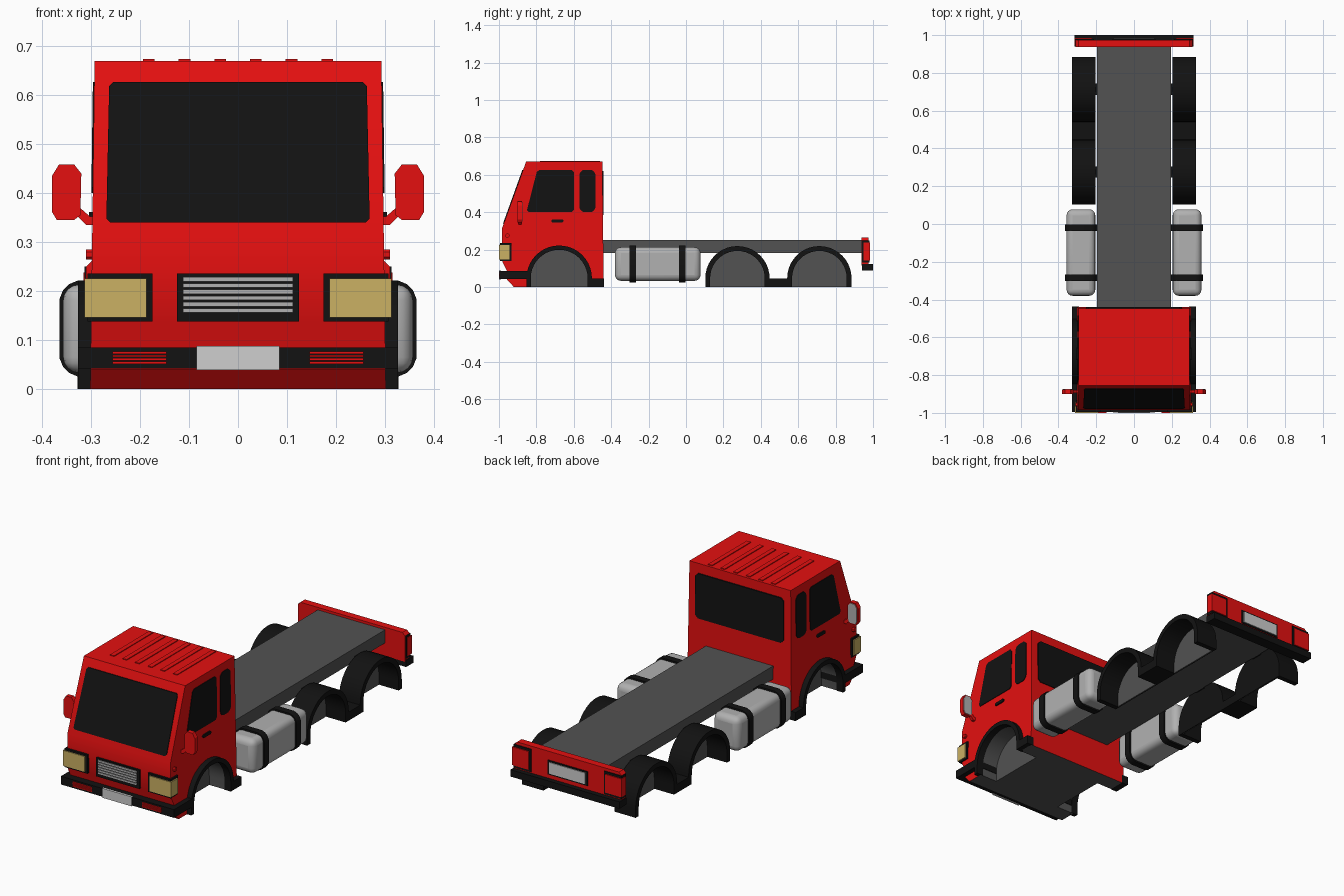
import bpy, bmesh, math
from mathutils import Vector

if "Cube" in bpy.data.objects:
    bpy.data.objects.remove(bpy.data.objects["Cube"])

def mat(name, r, g, b):
    m = bpy.data.materials.new(name)
    m.diffuse_color = (r, g, b, 1)
    m.use_nodes = True
    m.node_tree.nodes["Principled BSDF"].inputs["Base Color"].default_value = m.diffuse_color
    return m

RED = mat("red paint", 0.78, 0.005, 0.005)
BLACK = mat("black", 0.006, 0.006, 0.006)
GREY = mat("chassis grey", 0.085, 0.085, 0.085)
SILVER = mat("tank silver", 0.44, 0.44, 0.44)
TAN = mat("headlight yellow", 0.60, 0.44, 0.125)
WHITE = mat("plate white", 0.62, 0.62, 0.62)

def finish(name, bm, m):
    bmesh.ops.recalc_face_normals(bm, faces=bm.faces[:])
    me = bpy.data.meshes.new(name)
    bm.to_mesh(me)
    bm.free()
    me.materials.append(m)
    ob = bpy.data.objects.new(name, me)
    bpy.context.collection.objects.link(ob)
    return ob

def prism(name, pts, axis, a, b, m, side=1, warp=None):
    """Extrude a 2D profile along x (pts are y,z) or y (pts are x,z)."""
    bm = bmesh.new()
    rings = []
    for t in (a, b):
        ring = []
        for u, v in pts:
            p = Vector((t, u, v)) if axis == 'x' else Vector((u, t, v))
            if warp:
                p = warp(p)
            p.x *= side
            ring.append(bm.verts.new(p))
        bm.faces.new(ring)
        rings.append(ring)
    n = len(pts)
    for i in range(n):
        j = (i + 1) % n
        bm.faces.new((rings[0][i], rings[0][j], rings[1][j], rings[1][i]))
    return finish(name, bm, m)

def rect(u0, u1, v0, v1):
    return [(u0, v0), (u1, v0), (u1, v1), (u0, v1)]

def box(name, x0, x1, y0, y1, z0, z1, m, side=1):
    return prism(name, rect(x0, x1, z0, z1), 'y', y0, y1, m, side)

def cut(pts, d):
    """Cut every corner of a polygon by distance d."""
    out = []
    for i, p in enumerate(pts):
        p = Vector(p)
        for q in (pts[i - 1], pts[(i + 1) % len(pts)]):
            out.append(tuple(p + (Vector(q) - p).normalized() * d))
    return out

def arch(c, r, z0=0.0, zc=0.047, n=20):
    arc = [(c - r * math.cos(math.pi * i / n), zc + r * math.sin(math.pi * i / n)) for i in range(n + 1)]
    return [(c - r, z0)] + arc + [(c + r, z0)]

def ring(c, r0, r1):
    return arch(c, r1) + arch(c, r0)[::-1]

def taper(p):      # cab sides lean inwards
    p.x *= 1 - 0.045 * p.z
    return p

def slant(p):      # windscreen plane
    p.y += -0.985 + (p.z - 0.31) * 0.361
    return p

# Cab body with wheel wells
AX = -0.678
profile = [(-0.44, 0), (-0.447, 0.67), (-0.855, 0.67), (-0.985, 0.31),
           (-0.982, 0.135), (-0.957, 0.085), (-0.957, 0.04), (-0.92, 0)]
cab = prism("cab", profile, 'x', -0.302, 0.302, RED, warp=taper)
cab.data.materials.append(GREY)
cutters = []
for s in (1, -1):
    c = prism("well_cutter", arch(AX, 0.155, -0.1), 'x', 0.2, 0.4, GREY, s)
    c.hide_render = True
    mod = cab.modifiers.new("well", 'BOOLEAN')
    mod.operation, mod.solver, mod.object = 'DIFFERENCE', 'EXACT', c
    cutters.append(c)
dg = bpy.context.evaluated_depsgraph_get()
me = bpy.data.meshes.new_from_object(cab.evaluated_get(dg))
cab.modifiers.clear()
cab.data = me
for c in cutters:
    bpy.data.objects.remove(c)
for f in me.polygons:
    well = 0.15 < abs(f.center.x) < 0.28 and abs(f.center.y - AX) < 0.17 and f.center.z < 0.215
    f.material_index = 1 if well or f.normal.z < -0.9 else 0

# Glass front and back, roof ribs
prism("windscreen", cut([(-0.269, 0.34), (0.269, 0.34), (0.263, 0.627), (-0.263, 0.627)], 0.008),
      'y', -0.004, 0.003, BLACK, warp=slant)
prism("rear_window", cut(rect(-0.255, 0.255, 0.385, 0.62), 0.015), 'y', -0.45, -0.44, BLACK)
for i in range(6):
    x = -0.1825 + i * 0.073
    box("roof_rib", x - 0.012, x + 0.012, -0.78, -0.46, 0.668, 0.674, RED)

# Grille
box("grille_frame", -0.125, 0.125, -0.994, -0.97, 0.138, 0.236, BLACK)
for i in range(6):
    z = 0.156 + i * 0.0128
    box("grille_slat", -0.112, 0.112, -0.998, -0.985, z, z + 0.0085, SILVER)

# Front bumper and number plate
box("front_bumper", -0.327, 0.327, -0.996, -0.83, 0.042, 0.085, BLACK)
box("front_plate", -0.085, 0.085, -1.0, -0.99, 0.039, 0.088, WHITE)

for s in (1, -1):
    # Side glass and door handle
    prism("door_window", cut([(-0.853, 0.40), (-0.60, 0.40), (-0.60, 0.627), (-0.795, 0.627)], 0.012),
          'x', 0.298, 0.305, BLACK, s, taper)
    prism("quarter_window", cut(cut(rect(-0.57, -0.485, 0.40, 0.627), 0.018), 0.006),
          'x', 0.298, 0.305, BLACK, s, taper)
    prism("door_handle", cut(rect(-0.72, -0.655, 0.346, 0.362), 0.005), 'x', 0.298, 0.309, BLACK, s, taper)
    prism("side_marker", cut(rect(-0.965, -0.945, 0.265, 0.285), 0.005), 'x', 0.29, 0.31, RED, s)
    # Mirror
    shape = [(0.322, 0.355), (0.335, 0.345), (0.37, 0.345), (0.38, 0.362), (0.38, 0.435),
             (0.366, 0.458), (0.335, 0.459), (0.32, 0.44)]
    prism("mirror_shell", shape, 'y', -0.90, -0.877, RED, s)
    inner = [(0.35 + (u - 0.35) * 0.86, 0.402 + (v - 0.402) * 0.9) for u, v in shape]
    prism("mirror_glass", inner, 'y', -0.88, -0.874, SILVER, s)
    prism("mirror_arm", [(0.285, 0.335), (0.31, 0.335), (0.335, 0.36), (0.325, 0.372), (0.302, 0.352), (0.285, 0.352)],
          'y', -0.896, -0.88, RED, s)
    # Headlight and fog light
    box("headlight_frame", 0.175, 0.307, -0.995, -0.933, 0.138, 0.236, BLACK, s)
    box("headlight", 0.187, 0.313, -1.0, -0.943, 0.146, 0.226, TAN, s)
    for k in range(4):
        z = 0.0515 + k * 0.0068
        box("fog_light_strip", 0.146, 0.256, -1.0, -0.99, z, z + 0.0048, RED, s)
    # Cab wheel arch and rear skirt
    prism("cab_wheel_arch", ring(AX, 0.152, 0.175), 'x', 0.29, 0.327, BLACK, s)
    box("cab_skirt", 0.29, 0.327, -0.525, -0.438, 0, 0.045, BLACK, s)
    # Fuel tank with straps
    tank = box("fuel_tank", 0.205, 0.357, -0.38, 0.078, 0.033, 0.213, SILVER, s)
    bv = tank.modifiers.new("round", 'BEVEL')
    bv.width, bv.segments = 0.032, 4
    strap = cut(cut(rect(0.196, 0.365, 0.025, 0.222), 0.028), 0.011)
    for y in (-0.285, -0.02):
        prism("tank_strap", strap, 'y', y - 0.018, y + 0.018, BLACK, s)
    # Rear fenders
    for c in (0.275, 0.713):
        prism("rear_fender", ring(c, 0.146, 0.172), 'x', 0.205, 0.328, BLACK, s)
        prism("fender_back", arch(c, 0.15), 'x', 0.205, 0.209, BLACK, s)
        prism("fender_liner", arch(c, 0.15), 'x', 0.209, 0.214, GREY, s)
        box("fender_bracket", 0.185, 0.21, c - 0.03, c + 0.03, 0.185, 0.21, BLACK, s)
    box("fender_link", 0.205, 0.328, 0.44, 0.55, 0, 0.045, BLACK, s)
    # Tail light
    box("tail_light_frame", 0.212, 0.313, 0.942, 0.98, 0.13, 0.25, BLACK, s)
    box("tail_light", 0.222, 0.316, 0.948, 0.985, 0.142, 0.238, RED, s)

# Chassis and rear end
box("chassis", -0.195, 0.195, -0.45, 0.95, 0.183, 0.252, GREY)
prism("rear_panel", [(-0.31, 0.115), (0.31, 0.115), (0.31, 0.25), (0.295, 0.265), (-0.295, 0.265), (-0.31, 0.25)],
      'y', 0.937, 0.975, RED)
box("rear_bumper", -0.315, 0.315, 0.94, 1.0, 0.088, 0.124, BLACK)
box("rear_plate_frame", -0.115, 0.115, 0.97, 0.979, 0.145, 0.22, BLACK)
box("rear_plate", -0.105, 0.105, 0.975, 0.983, 0.153, 0.212, WHITE)

# Smooth curved parts, keep edges sharp
bpy.ops.object.select_all(action='SELECT')
bpy.context.view_layer.objects.active = cab
bpy.ops.object.shade_smooth_by_angle(angle=math.radians(30))
